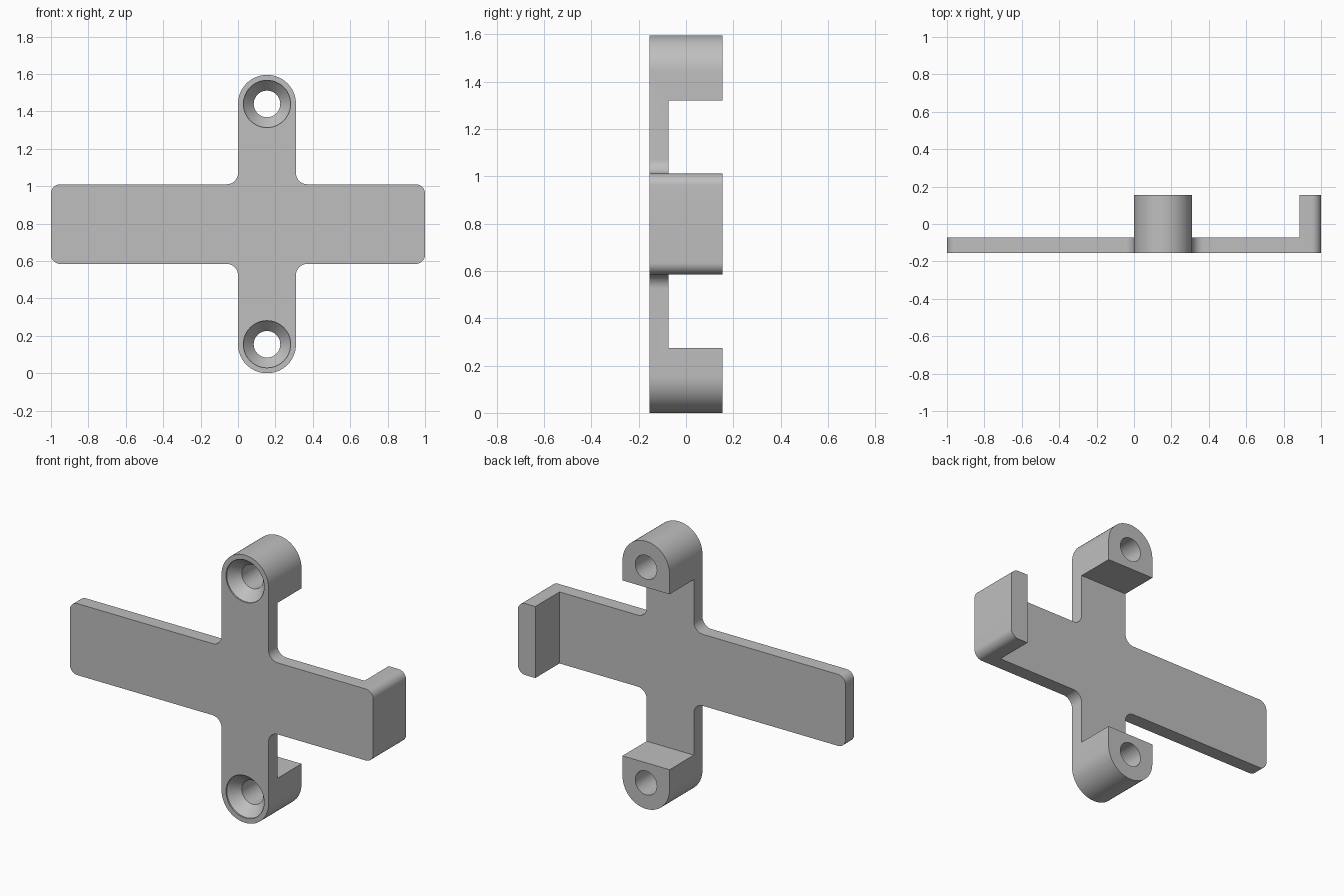
import bpy
import bmesh
import math
from mathutils import Vector

if "Cube" in bpy.data.objects:
    bpy.data.objects.remove(bpy.data.objects["Cube"])

HEIGHT = 1.595
MID = HEIGHT / 2
FRONT, BACK = -0.155, 0.155
PLATE_BACK = -0.073      # rear face of the thin plate
ARM = 0.155              # half width of the upright arm, and its centre in x
BAR = 0.213              # half height of the crossbar
BOSS = 0.275             # height of each mounting boss
LIP_X = 0.885            # inner face of the end lip

grey = bpy.data.materials.new("plain grey")
grey.use_nodes = True
colour = (0.52, 0.52, 0.52, 1)
grey.diffuse_color = colour
grey.node_tree.nodes["Principled BSDF"].inputs["Base Color"].default_value = colour


def new_object(name, bm):
    bmesh.ops.remove_doubles(bm, verts=bm.verts, dist=1e-5)
    bmesh.ops.recalc_face_normals(bm, faces=bm.faces)
    mesh = bpy.data.meshes.new(name)
    bm.to_mesh(mesh)
    bm.free()
    mesh.materials.append(grey)
    obj = bpy.data.objects.new(name, mesh)
    bpy.context.collection.objects.link(obj)
    return obj


def rounded(corners, steps=14):
    """Round each (x, z, radius) corner of a right-angled outline."""
    points = []
    for i, (x, z, r) in enumerate(corners):
        p = Vector((x, z))
        u = (Vector(corners[i - 1][:2]) - p).normalized()
        v = (Vector(corners[(i + 1) % len(corners)][:2]) - p).normalized()
        centre = p + r * (u + v)
        for s in range(steps + 1):
            t = math.pi / 2 * s / steps
            q = centre - r * (v * math.cos(t) + u * math.sin(t))
            if not points or (q - points[-1]).length > 1e-4:
                points.append(q)
    return points


def cut(target, cutter):
    cutter.hide_render = True
    mod = target.modifiers.new("cut", "BOOLEAN")
    mod.operation = "DIFFERENCE"
    mod.solver = "EXACT"
    mod.object = cutter
    bpy.context.view_layer.objects.active = target
    bpy.ops.object.modifier_apply(modifier=mod.name)
    bpy.data.objects.remove(cutter)


# Cross outline: round arm ends, filleted inner corners, soft bar ends
left, right, low, high = 0, 2 * ARM, MID - BAR, MID + BAR
end, fillet, soft = ARM - 0.0005, 0.06, 0.05
outline = rounded([
    (left, 0, end), (right, 0, end), (right, low, fillet),
    (1, low, soft), (1, high, soft), (right, high, fillet),
    (right, HEIGHT, end), (left, HEIGHT, end), (left, high, fillet),
    (-1, high, soft), (-1, low, soft), (left, low, fillet)])
bm = bmesh.new()
face = bm.faces.new([bm.verts.new((p.x, FRONT, p.y)) for p in outline])
sides = bmesh.ops.extrude_face_region(bm, geom=[face], use_keep_orig=True)["geom"]
bmesh.ops.translate(bm, vec=(0, BACK - FRONT, 0),
                    verts=[g for g in sides if isinstance(g, bmesh.types.BMVert)])
bracket = new_object("cross_bracket", bm)

# Rear recess leaves the thin plate, the two bosses and the end lip
bm = bmesh.new()
bmesh.ops.create_cube(bm, size=1)
x0, x1, y0, y1 = -1.2, LIP_X, PLATE_BACK, 0.4
bmesh.ops.scale(bm, vec=(x1 - x0, y1 - y0, HEIGHT - 2 * BOSS), verts=bm.verts)
bmesh.ops.translate(bm, vec=((x0 + x1) / 2, (y0 + y1) / 2, MID), verts=bm.verts)
cut(bracket, new_object("recess_cutter", bm))

# Countersunk screw holes, lathed about the y direction
profile = [(0, -0.2), (0.126, -0.2), (0.126, FRONT + 0.008),
           (0.071, FRONT + 0.07), (0.071, 0.2), (0, 0.2)]
for z in (ARM, HEIGHT - ARM):
    bm = bmesh.new()
    verts = [bm.verts.new((ARM + r, y, z)) for r, y in profile]
    edges = [bm.edges.new(pair) for pair in zip(verts, verts[1:])]
    bmesh.ops.spin(bm, geom=verts + edges, cent=(ARM, 0, z), axis=(0, 1, 0),
                   angle=2 * math.pi, steps=48)
    cut(bracket, new_object("hole_cutter", bm))

# Smooth curved walls, crisp edges
bpy.ops.object.select_all(action="DESELECT")
bracket.select_set(True)
bpy.context.view_layer.objects.active = bracket
bpy.ops.object.shade_smooth_by_angle(angle=math.radians(25))
